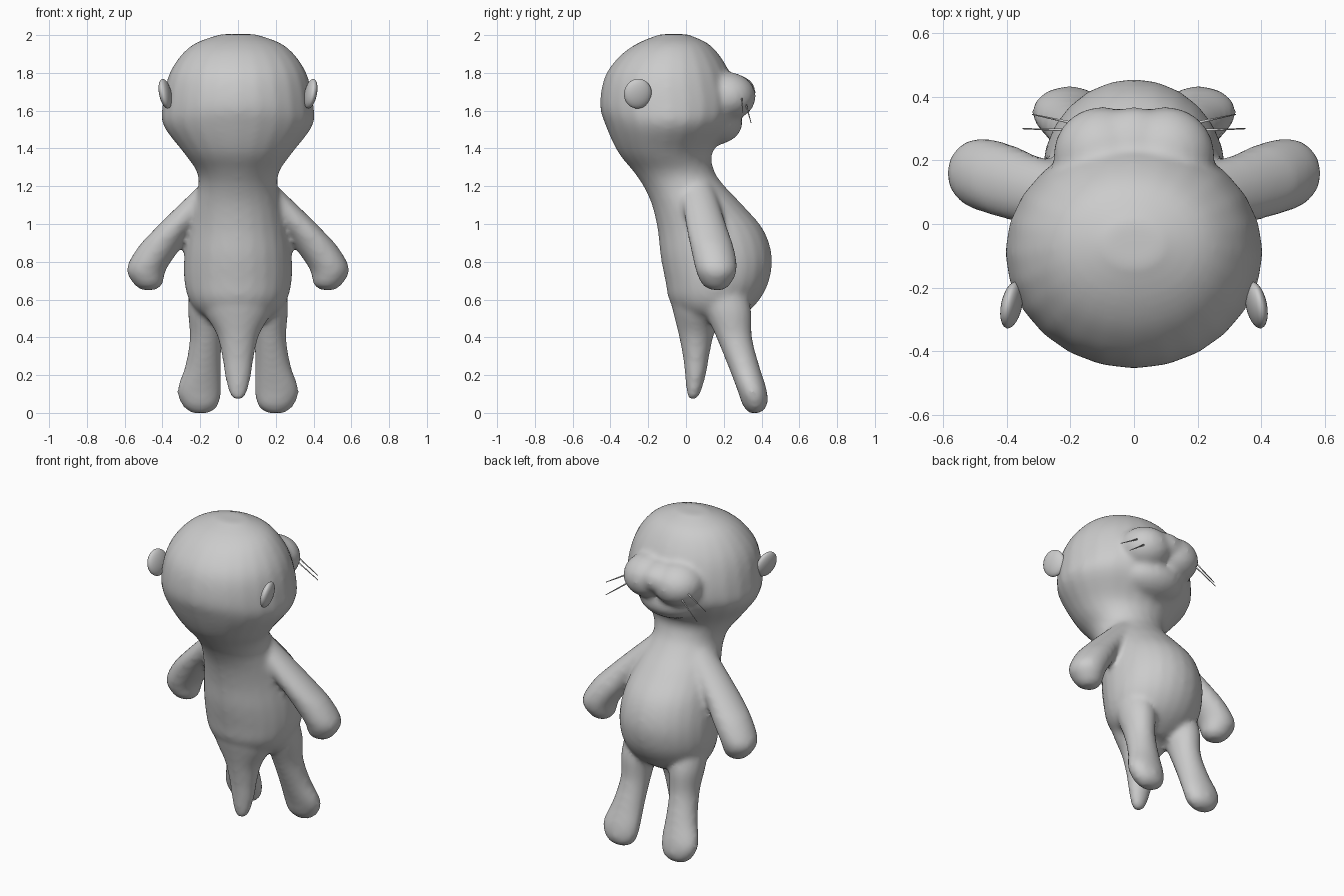
import bpy, bmesh, math
from mathutils import Vector, Matrix

default = bpy.data.objects.get("Cube")
if default:
    bpy.data.objects.remove(default)

grey = bpy.data.materials.new("plain grey")
grey.use_nodes = True
grey.diffuse_color = (0.6, 0.6, 0.6, 1)
grey.node_tree.nodes["Principled BSDF"].inputs["Base Color"].default_value = (0.6, 0.6, 0.6, 1)


def finish(name, bm):
    bmesh.ops.recalc_face_normals(bm, faces=bm.faces)
    mesh = bpy.data.meshes.new(name)
    bm.to_mesh(mesh)
    bm.free()
    mesh.materials.append(grey)
    mesh.shade_smooth()
    obj = bpy.data.objects.new(name, mesh)
    bpy.context.collection.objects.link(obj)
    return obj


def curve_through(points, steps=4):
    """Catmull-Rom samples through a list of sections."""
    pts = [Vector(p) for p in points]
    pts = [pts[0]] + pts + [pts[-1]]
    out = []
    for a, b, c, d in zip(pts, pts[1:], pts[2:], pts[3:]):
        for i in range(steps):
            t = i / steps
            out.append(b + (c - a) * (t / 2) + (a * 2 - b * 5 + c * 4 - d) * (t * t / 2)
                       + (b * 3 - a - c * 3 + d) * (t ** 3 / 2))
    return out + [pts[-1]]


def loft(bm, sections, side=1, sides=24):
    """Closed skin over level ellipses given as (z, x, y, x radius, y radius)."""
    rings = []
    for z, x, y, rx, ry in curve_through(sections):
        ring = []
        for k in range(sides):
            a = math.tau * k / sides
            ring.append(bm.verts.new((side * (x + rx * math.cos(a)), y + ry * math.sin(a), z)))
        rings.append(ring)
    faces = [bm.faces.new(rings[0]), bm.faces.new(rings[-1])]
    for low, high in zip(rings, rings[1:]):
        for k in range(sides):
            n = (k + 1) % sides
            faces.append(bm.faces.new((low[k], low[n], high[n], high[k])))
    bmesh.ops.recalc_face_normals(bm, faces=faces)
    if faces[0].normal.z > 0:
        bmesh.ops.reverse_faces(bm, faces=faces)


def ball(bm, centre, radii, turn=Matrix()):
    bmesh.ops.create_uvsphere(bm, u_segments=24, v_segments=14, radius=1,
                              matrix=Matrix.Translation(centre) @ turn @ Matrix.Diagonal((*radii, 1)))


# Torso, neck and head, from the seat to the crown
TRUNK = [(0.48, 0, 0.14, 0.12, 0.10), (0.53, 0, 0.14, 0.21, 0.18), (0.60, 0, 0.15, 0.26, 0.24),
         (0.70, 0, 0.165, 0.285, 0.275), (0.83, 0, 0.16, 0.285, 0.295), (0.97, 0, 0.13, 0.265, 0.28),
         (1.10, 0, 0.06, 0.235, 0.24), (1.20, 0, -0.01, 0.21, 0.215), (1.28, 0, -0.065, 0.22, 0.215),
         (1.38, 0, -0.11, 0.29, 0.25), (1.52, 0, -0.09, 0.395, 0.335), (1.63, 0, -0.09, 0.40, 0.365),
         (1.78, 0, -0.095, 0.37, 0.335), (1.89, 0, -0.085, 0.305, 0.265), (1.96, 0, -0.07, 0.22, 0.18),
         (2.005, 0, -0.065, 0.09, 0.07)]
TAIL = [(0.07, 0, 0.035, 0.02, 0.015), (0.10, 0, 0.04, 0.045, 0.035), (0.20, 0, 0.05, 0.07, 0.055),
        (0.30, 0, 0.053, 0.085, 0.07), (0.42, 0, 0.055, 0.115, 0.095), (0.56, 0, 0.07, 0.19, 0.145),
        (0.75, 0, 0.08, 0.2, 0.2)]
LEG = [(0.0, 0.2, 0.365, 0.05, 0.03), (0.04, 0.2, 0.365, 0.095, 0.065), (0.12, 0.205, 0.35, 0.117, 0.078),
       (0.25, 0.185, 0.305, 0.095, 0.083), (0.40, 0.17, 0.255, 0.085, 0.095),
       (0.55, 0.165, 0.22, 0.1, 0.125), (0.70, 0.15, 0.18, 0.1, 0.12)]
ARM = [(0.65, 0.475, 0.165, 0.035, 0.03), (0.68, 0.475, 0.16, 0.075, 0.075), (0.76, 0.485, 0.16, 0.105, 0.11),
       (0.87, 0.42, 0.14, 0.115, 0.115), (0.96, 0.35, 0.115, 0.105, 0.11), (1.08, 0.235, 0.085, 0.1, 0.1),
       (1.18, 0.145, 0.06, 0.085, 0.09), (1.27, 0.09, 0.04, 0.05, 0.06)]

bm = bmesh.new()
loft(bm, TRUNK)
loft(bm, TAIL)
# Lower jaw, and the bridge between the cheeks
ball(bm, (0, 0.13, 1.535), (0.21, 0.17, 0.12))
ball(bm, (0, 0.22, 1.70), (0.14, 0.15, 0.10))
for side in (1, -1):
    loft(bm, LEG, side)
    loft(bm, ARM, side)
    ball(bm, (side * 0.1, 0.215, 1.675), (0.155, 0.155, 0.13))
body = finish("body", bm)

# Blend the parts into one soft skin
remesh = body.modifiers.new("blend", 'REMESH')
remesh.mode = 'VOXEL'
remesh.voxel_size = 0.016
remesh.use_smooth_shade = True
soften = body.modifiers.new("soften", 'SMOOTH')
soften.factor = 0.5
soften.iterations = 8

for side, word in ((1, "left"), (-1, "right")):
    # Ear: a thin tilted disc
    bm = bmesh.new()
    tilt = Matrix.Rotation(side * 0.2, 4, 'Y') @ Matrix.Rotation(side * 0.2, 4, 'Z')
    ball(bm, (side * 0.385, -0.255, 1.69), (0.03, 0.075, 0.08), tilt)
    finish(word + "_ear", bm)

    # Whiskers: two thin tapered spikes
    for row, start, end in (("upper", (0.2, 0.295, 1.68), (0.35, 0.30, 1.59)),
                            ("lower", (0.18, 0.315, 1.64), (0.32, 0.345, 1.535))):
        a, b = (Vector((side * p[0], p[1], p[2])) for p in (start, end))
        bm = bmesh.new()
        turn = (b - a).to_track_quat('Z', 'Y').to_matrix().to_4x4()
        bmesh.ops.create_cone(bm, cap_ends=True, segments=6, radius1=0.005, radius2=0.002,
                              depth=(b - a).length, matrix=Matrix.Translation((a + b) / 2) @ turn)
        finish(f"{word}_{row}_whisker", bm)
